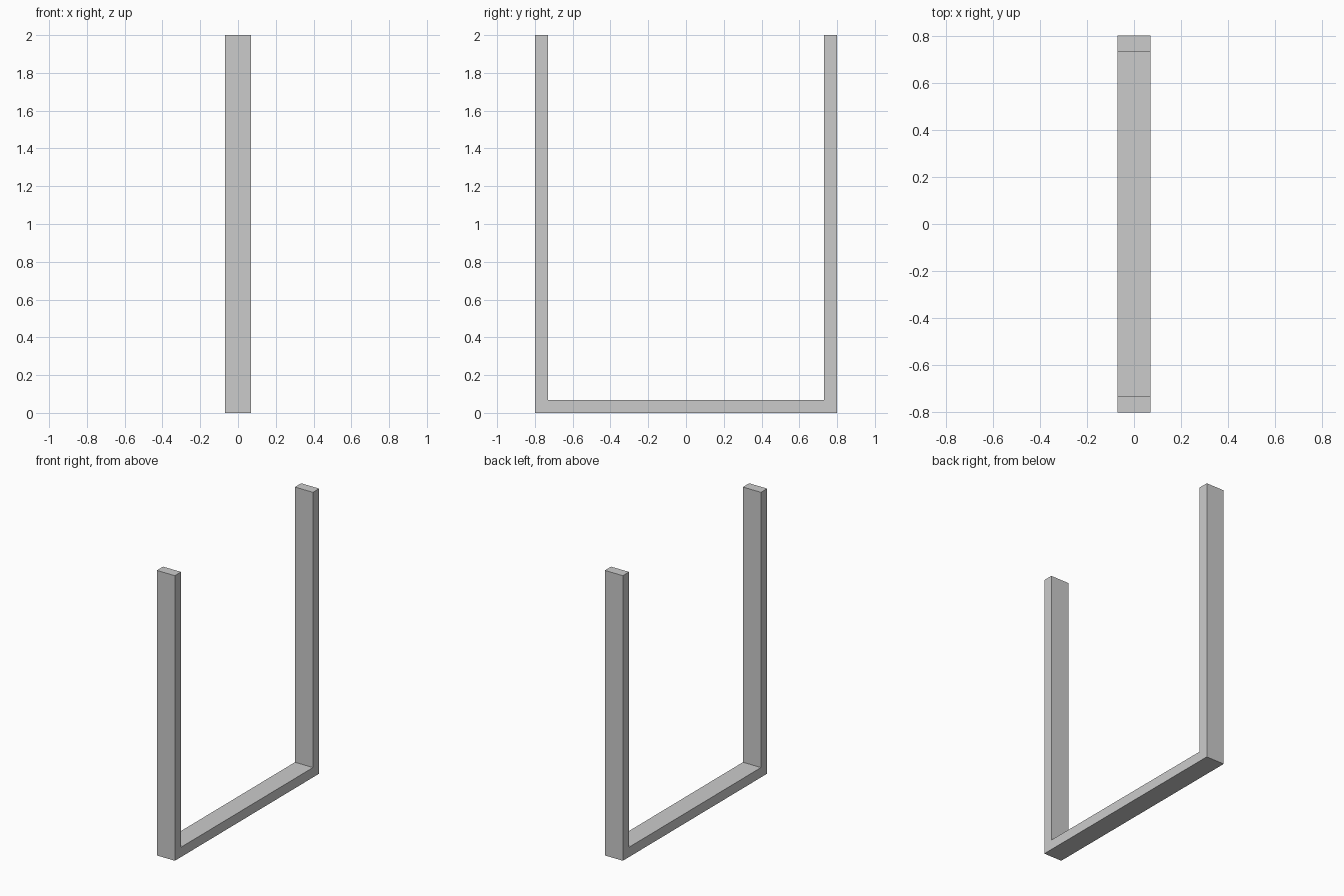
import bpy, bmesh
from mathutils import Vector

if "Cube" in bpy.data.objects:
    bpy.data.objects.remove(bpy.data.objects["Cube"])

HALF_SPAN, HEIGHT = 0.80, 2.0
HALF_DEPTH, THICK = 0.07, 0.069
INNER = HALF_SPAN - THICK

# U-shaped outline in the y-z plane: one half, then its mirror
half = [(HALF_SPAN, 0), (HALF_SPAN, HEIGHT), (INNER, HEIGHT), (INNER, THICK)]
outline = half + [(-y, z) for y, z in reversed(half)]

# Extrude the outline across x into one continuous flat-bar frame
bm = bmesh.new()
face = bm.faces.new([bm.verts.new((-HALF_DEPTH, y, z)) for y, z in outline])
ext = bmesh.ops.extrude_face_region(bm, geom=[face])
moved = [g for g in ext["geom"] if isinstance(g, bmesh.types.BMVert)]
bmesh.ops.translate(bm, verts=moved, vec=Vector((2 * HALF_DEPTH, 0, 0)))
bmesh.ops.recalc_face_normals(bm, faces=bm.faces)

mesh = bpy.data.meshes.new("u_frame_leg")
bm.to_mesh(mesh)
bm.free()
frame = bpy.data.objects.new("u_frame_leg", mesh)
bpy.context.collection.objects.link(frame)
